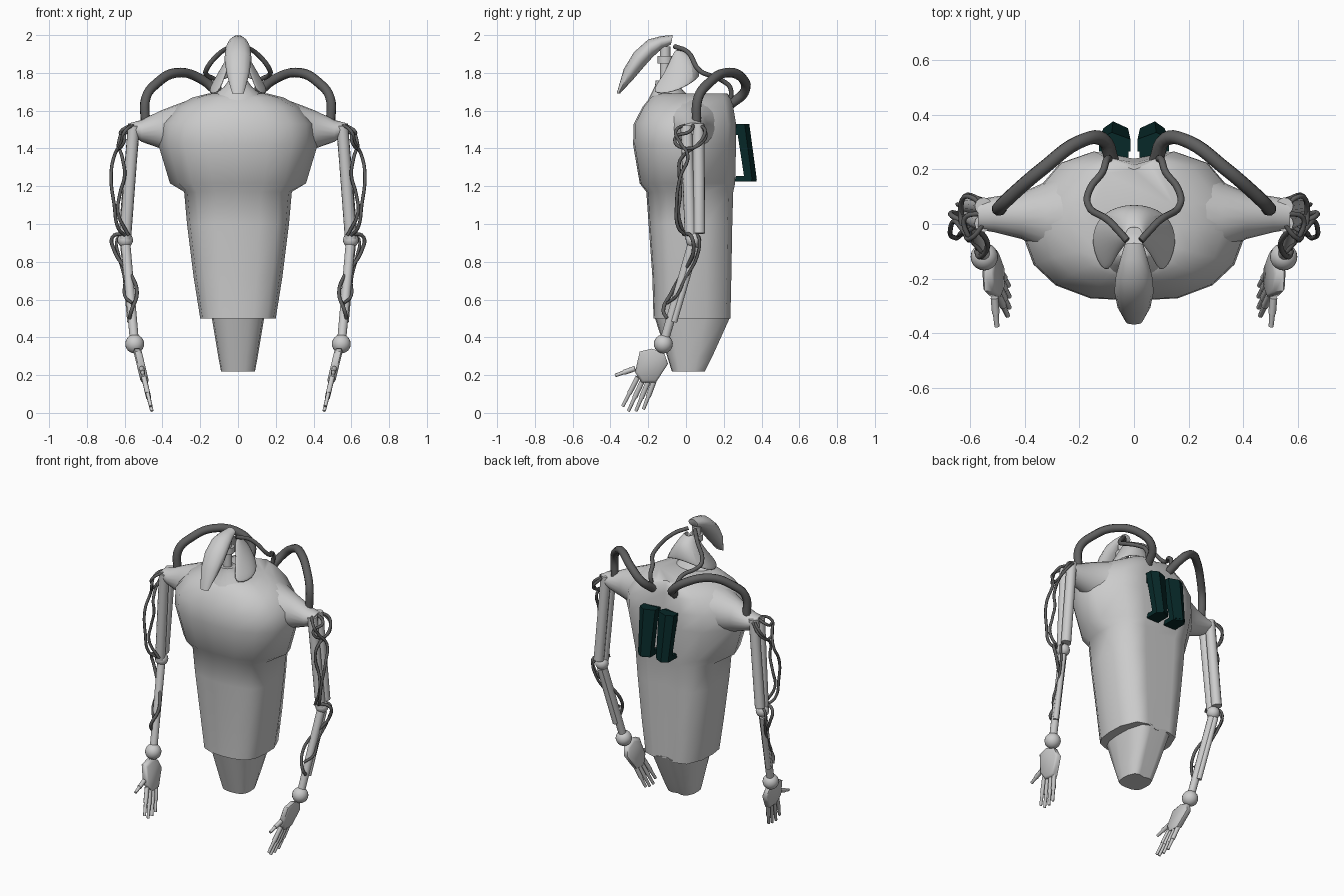
import bpy, bmesh, math
from mathutils import Vector

if "Cube" in bpy.data.objects:
    bpy.data.objects.remove(bpy.data.objects["Cube"])


def material(name, rgb):
    m = bpy.data.materials.new(name)
    m.diffuse_color = (*rgb, 1)
    m.use_nodes = True
    m.node_tree.nodes["Principled BSDF"].inputs["Base Color"].default_value = m.diffuse_color
    return m


GREY = material("light_grey", (0.6, 0.6, 0.6))
DARK = material("cable_grey", (0.115, 0.115, 0.115))
TEAL = material("dark_teal", (0.002, 0.021, 0.021))
SIDES = ((-1, "left"), (1, "right"))


def add_mesh(name, bm, mat):
    bmesh.ops.recalc_face_normals(bm, faces=bm.faces)
    me = bpy.data.meshes.new(name)
    bm.to_mesh(me)
    bm.free()
    me.materials.append(mat)
    ob = bpy.data.objects.new(name, me)
    bpy.context.collection.objects.link(ob)
    return ob


def loft(name, rings, mat=GREY, closed=True):
    """Skin a list of rings; closed rings get end caps."""
    bm = bmesh.new()
    rows = [[bm.verts.new(p) for p in r] for r in rings]
    n = len(rows[0])
    for a, b in zip(rows, rows[1:]):
        for i in range(n if closed else n - 1):
            j = (i + 1) % n
            bm.faces.new((a[i], a[j], b[j], b[i]))
    if closed:
        bm.faces.new(rows[0])
        bm.faces.new(rows[-1])
    return add_mesh(name, bm, mat)


def rod(name, a, b, r1, r2=None, n=12, mat=GREY):
    a, b = Vector(a), Vector(b)
    q = (b - a).to_track_quat('Z', 'Y')
    rings = []
    for c, r in ((a, r1), (b, r2 or r1)):
        rings.append([c + q @ Vector((r * math.cos(t), r * math.sin(t), 0))
                      for t in (2 * math.pi * i / n for i in range(n))])
    return loft(name, rings, mat)


def ball(name, c, r):
    bm = bmesh.new()
    bmesh.ops.create_uvsphere(bm, u_segments=20, v_segments=12, radius=r)
    bmesh.ops.translate(bm, verts=bm.verts, vec=c)
    return add_mesh(name, bm, GREY)


def cable(name, pts, r, s):
    cu = bpy.data.curves.new(name, 'CURVE')
    cu.dimensions = '3D'
    cu.bevel_depth, cu.bevel_resolution = r, 2
    cu.resolution_u, cu.use_fill_caps = 5, True
    sp = cu.splines.new('BEZIER')
    sp.bezier_points.add(len(pts) - 1)
    for bp, (x, y, z) in zip(sp.bezier_points, pts):
        bp.co = (s * x, y, z)
        bp.handle_left_type = bp.handle_right_type = 'AUTO'
    cu.materials.append(DARK)
    ob = bpy.data.objects.new(name, cu)
    bpy.context.collection.objects.link(ob)


# torso: half sections for chest and waist, scaled for each height
CHEST = [(0, -1), (.38, -.97), (.68, -.8), (.87, -.53), (1, 0),
         (.93, .3), (.64, .84), (.35, 1), (0, .9)]
WAIST = [(0, -1), (.42, -.96), (.77, -.8), (.94, -.5), (1, 0),
         (.98, .45), (.76, .9), (.4, 1), (0, .9)]


def body_ring(z, w, front, back, half):
    section = half + [(-x, y) for x, y in half[-2:0:-1]]
    return [(x * w, y * (back if y > 0 else -front), z) for x, y in section]


loft("torso", [body_ring(*r) for r in (
    (.5, .2, -.172, .235, WAIST), (.72, .235, -.178, .24, WAIST),
    (1.0, .27, -.198, .245, WAIST), (1.17, .285, -.21, .25, WAIST),
    (1.215, .36, -.245, .26, CHEST), (1.42, .422, -.28, .265, CHEST),
    (1.53, .415, -.277, .265, CHEST), (1.62, .335, -.23, .25, CHEST),
    (1.67, .24, -.19, .24, CHEST), (1.69, .16, -.16, .22, CHEST))])
loft("tail_tip", [body_ring(*r, WAIST) for r in (
    (.22, .09, -.075, .10), (.3, .105, -.1, .14), (.51, .14, -.167, .235))])


# neck
def circle(cy, z, rx, ry, n=20):
    return [(rx * math.cos(2 * math.pi * i / n), cy + ry * math.sin(2 * math.pi * i / n), z)
            for i in range(n)]


loft("neck_base", [circle(-.09, 1.64, .16, .12), circle(-.09, 1.68, .13, .1),
                   circle(-.1, 1.73, .07, .065), circle(-.11, 1.76, .05, .05)])
rod("neck_column", (0, -.11, 1.7), (0, -.11, 1.94), .028)
rod("neck_collar", (0, -.11, 1.85), (0, -.11, 1.89), .042)

# curved beak-like face plate: outer point, inner point, half width
STATIONS = [((-.07, 2.0), (-.08, 1.95), .034), ((-.13, 1.995), (-.13, 1.925), .05),
            ((-.2, 1.977), (-.175, 1.885), .066), ((-.275, 1.91), (-.22, 1.835), .072),
            ((-.33, 1.82), (-.28, 1.765), .06), ((-.367, 1.69), (-.35, 1.69), .03)]
rings = []
for o, i, w in STATIONS:
    o, i = Vector(o), Vector(i)
    ring = []
    for k in range(12):
        t = 2 * math.pi * k / 12
        p = (o + i) / 2 + (o - i) / 2 * math.cos(t)
        ring.append((w * math.sin(t), p.x, p.y))
    rings.append(ring)
loft("face_plate", rings)

# hood behind the face, open at the front
ROWS = [[(.02, -.065, 1.93), (.038, -.045, 1.93), (.026, -.015, 1.925), (0, -.01, 1.92)],
        [(.07, -.115, 1.8), (.1, -.05, 1.81), (.075, .045, 1.86), (0, .07, 1.875)],
        [(.105, -.215, 1.685), (.178, -.07, 1.69), (.13, .05, 1.755), (0, .085, 1.79)]]
hood = loft("jaw_hood", [r + [(-x, y, z) for x, y, z in r[-2::-1]] for r in ROWS], closed=False)
mod = hood.modifiers.new("thickness", 'SOLIDIFY')
mod.thickness, mod.offset = .015, -1
sub = hood.modifiers.new("round", 'SUBSURF')
sub.levels = sub.render_levels = 2

for s, side in SIDES:
    # shoulder cone blending out of the chest
    rings = []
    for x, y, z, ry, rz in ((.22, .02, 1.51, .19, .16), (.32, .025, 1.505, .13, .13),
                            (.41, .03, 1.5, .085, .1), (.51, .035, 1.493, .065, .058),
                            (.57, .035, 1.505, .055, .03)):
        rings.append([(s * x, y + ry * math.cos(t), z + rz * math.sin(t))
                      for t in (2 * math.pi * i / 20 for i in range(20))])
    loft(side + "_shoulder", rings)

    # arm rods and joints
    elbow, wrist = Vector((s * .597, .04, .915)), Vector((s * .547, -.12, .365))
    rod(side + "_upper_arm_front", (s * .552, .002, 1.52), (s * .597, .025, .92), .031)
    rod(side + "_upper_arm_back", (s * .55, .065, 1.53), (s * .6, .07, .95), .032)
    ball(side + "_elbow", elbow, .041)
    rod(side + "_forearm", elbow, wrist, .026, .024)
    off = Vector((s * .012, .024, .008))
    rod(side + "_forearm_strut", elbow.lerp(wrist, .08) + off, elbow.lerp(wrist, .8) + off, .018)
    ball(side + "_wrist", wrist, .05)

    # hand lies in a plane leaning inward
    def hand(y, z, d=0):
        return (s * (.535 - (.34 - z) * .24 + d), y, z)

    palm = [(-.245, .325), (-.18, .34), (-.115, .315), (-.095, .26),
            (-.16, .16), (-.235, .16), (-.27, .215)]
    c = Vector((-.185, .245))
    rings = []
    for d, k in ((-.022, .85), (-.014, 1), (.014, 1), (.022, .85)):
        rings.append([hand(*(c + (Vector(p) - c) * k), d) for p in palm])
    loft(side + "_palm", rings)
    digits = [((-.27, .235), (-.375, .198)), ((-.255, .19), (-.335, .035)),
              ((-.23, .17), (-.305, .01)), ((-.2, .165), (-.265, .01)),
              ((-.168, .17), (-.225, .02))]
    for i, (a, b) in enumerate(digits):
        a, b = Vector(hand(*a)), Vector(hand(*b))
        label = side + ("_thumb" if i == 0 else "_finger_%d" % i)
        rod(label + "_base", a, a.lerp(b, .55), .014, n=8)
        rod(label + "_tip", a.lerp(b, .5), b, .011, .009, n=8)

    # cables
    cable(side + "_main_hose", [(.49, .055, 1.53), (.487, .065, 1.67), (.43, .12, 1.745),
          (.33, .205, 1.8), (.2, .3, 1.77), (.115, .31, 1.7), (.08, .23, 1.63)], .026, s)
    cable(side + "_head_cable", [(.025, -.06, 1.94), (.09, .01, 1.91), (.17, .075, 1.81),
          (.16, .13, 1.785), (.115, .19, 1.76), (.1, .235, 1.72), (.085, .23, 1.63)], .013, s)
    cable(side + "_arm_cable_outer", [(.53, .03, 1.53), (.6, -.055, 1.49), (.62, -.03, 1.43),
          (.655, .01, 1.36), (.672, -.03, 1.25), (.655, -.05, 1.1), (.635, -.04, .98),
          (.6, 0, .94)], .009, s)
    cable(side + "_arm_cable_inner", [(.53, .04, 1.52), (.6, .1, 1.5), (.63, .08, 1.44),
          (.61, -.03, 1.34), (.6, -.035, 1.26), (.625, -.03, 1.16), (.635, -.04, 1.06),
          (.58, -.01, .94)], .009, s)
    cable(side + "_shoulder_loop", [(.55, .04, 1.53), (.62, .02, 1.49), (.6, -.06, 1.45),
          (.63, .0, 1.4), (.62, .1, 1.45), (.56, .09, 1.52)], .009, s)
    cable(side + "_forearm_cable", [(.6, 0, .95), (.665, .03, .93), (.655, .04, .86),
          (.615, .015, .79), (.56, -.03, .72), (.535, -.08, .63), (.565, -.12, .54),
          (.575, -.1, .5)], .01, s)
    cable(side + "_forearm_cable_inner", [(.6, .05, .95), (.64, .07, .92), (.63, .06, .83),
          (.6, -.01, .7), (.6, -.05, .62), (.56, -.1, .58)], .008, s)

    # back thruster: ridged slab with brackets reaching the torso
    def slab(z, y0, y1, x0, x1):
        m = x0 + (x1 - x0) * .6
        return [(s * x, y, z) for x, y in ((x0, y0), (x1, y0), (x1, y1 - .025),
                                           (m, y1), (x0, y1 - .025))]
    loft(side + "_thruster", [slab(1.235, .31, .375, .022, .112),
                              slab(1.53, .265, .335, .013, .127)], TEAL)
    loft(side + "_thruster_foot", [slab(1.225, .255, .372, .022, .112),
                                   slab(1.255, .265, .372, .022, .112)], TEAL)
    loft(side + "_thruster_mount", [slab(1.47, .22, .31, .02, .118),
                                    slab(1.525, .22, .31, .02, .118)], TEAL)

# bake curves to meshes, then smooth everything but sharp edges and the thrusters
bpy.ops.object.select_all(action='DESELECT')
for ob in bpy.context.collection.objects:
    if ob.type == 'CURVE':
        ob.select_set(True)
        bpy.context.view_layer.objects.active = ob
bpy.ops.object.convert(target='MESH')
for ob in bpy.context.collection.objects:
    ob.select_set("thruster" not in ob.name)
bpy.ops.object.shade_smooth_by_angle(angle=math.radians(55))
